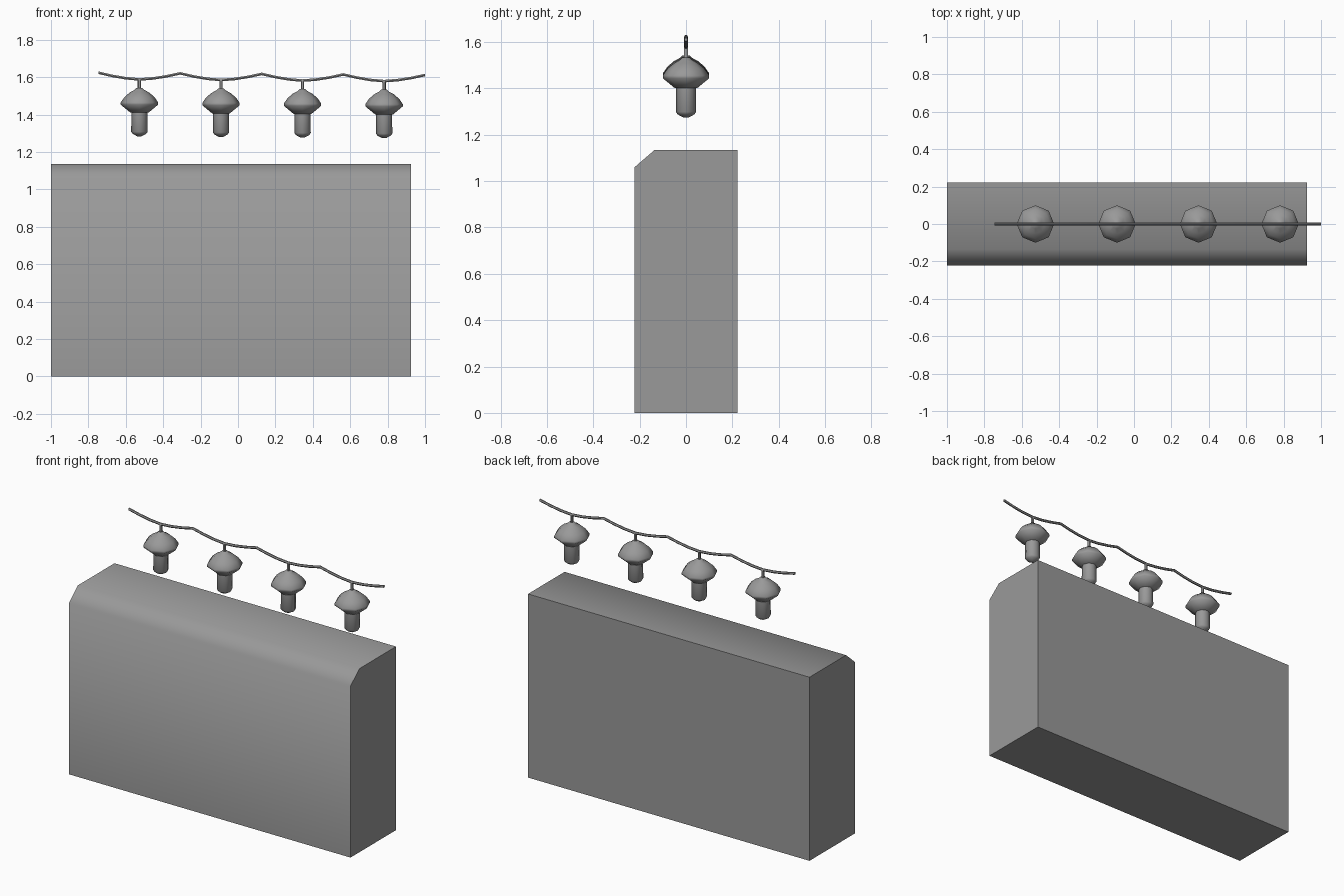
import bpy, bmesh, math
from mathutils import Vector

cube = bpy.data.objects.get("Cube")
if cube:
    bpy.data.objects.remove(cube, do_unlink=True)

grey = bpy.data.materials.new("plain_grey")
grey.use_nodes = True
colour = (0.32, 0.32, 0.32, 1)
grey.diffuse_color = colour
grey.node_tree.nodes["Principled BSDF"].inputs["Base Color"].default_value = colour


def finish(name, bm, angle):
    bmesh.ops.recalc_face_normals(bm, faces=bm.faces)
    mesh = bpy.data.meshes.new(name)
    bm.to_mesh(mesh)
    bm.free()
    mesh.materials.append(grey)
    obj = bpy.data.objects.new(name, mesh)
    bpy.context.collection.objects.link(obj)
    bpy.ops.object.select_all(action="DESELECT")
    obj.select_set(True)
    bpy.context.view_layer.objects.active = obj
    bpy.ops.object.shade_smooth_by_angle(angle=math.radians(angle))
    return obj


def lathe(name, profile, sides, location, angle):
    """Closed solid from (radius, height) rings."""
    bm = bmesh.new()
    rings = [[bm.verts.new((r * math.cos(math.tau * i / sides),
                            r * math.sin(math.tau * i / sides), z))
              for i in range(sides)] for r, z in profile]
    for a, b in zip(rings, rings[1:]):
        for i in range(sides):
            j = (i + 1) % sides
            bm.faces.new((a[i], a[j], b[j], b[i]))
    bm.faces.new(rings[0])
    bm.faces.new(rings[-1])
    obj = finish(name, bm, angle)
    obj.location = location
    return obj


# Counter block with a bevelled front top edge
bm = bmesh.new()
section = [(-0.222, 0), (0.222, 0), (0.222, 1.135), (-0.135, 1.135), (-0.222, 1.06)]
face = bm.faces.new([bm.verts.new((-1, y, z)) for y, z in section])
new = bmesh.ops.extrude_face_region(bm, geom=[face])["geom"]
bmesh.ops.translate(bm, vec=(1.925, 0, 0),
                    verts=[v for v in new if isinstance(v, bmesh.types.BMVert)])
finish("counter_block", bm, 55)

# Sagging wire, one swag per lantern, drooping slightly to the left
SWAG, START, COUNT, STEPS = 0.436, -0.745, 4, 6


def wire_height(x):
    t = ((x - START) / SWAG) % 1
    return 1.588 - 0.007 * (x + 0.53) + 0.034 * abs(2 * t - 1) ** 1.6


bm = bmesh.new()
rings = []
for k in range(COUNT * STEPS + 1):
    x = START + SWAG * k / STEPS
    # the final point closes the last swag at its high end
    z = wire_height(x) if k % STEPS else wire_height(START) - 0.007 * (x - START)
    rings.append([bm.verts.new((x, 0.008 * math.cos(math.tau * i / 6),
                                z + 0.008 * math.sin(math.tau * i / 6)))
                  for i in range(6)])
for a, b in zip(rings, rings[1:]):
    for i in range(6):
        j = (i + 1) % 6
        bm.faces.new((a[i], a[j], b[j], b[i]))
bm.faces.new(rings[0])
bm.faces.new(rings[-1])
finish("wire", bm, 50)

# Hanging lanterns: heights are measured down from the wire
SHADE = [(0.016, -0.046), (0.026, -0.056), (0.052, -0.07), (0.08, -0.094),
         (0.1, -0.123), (0.1, -0.135), (0.048, -0.178), (0.03, -0.178)]
BODY = [(0.043, -0.16), (0.044, -0.28), (0.036, -0.291), (0.012, -0.304)]
for n in range(COUNT):
    x = START + SWAG * (n + 0.5)
    spot = Vector((x, 0, wire_height(x)))
    lathe(f"lantern_stem_{n + 1}", [(0.009, 0), (0.009, -0.05)], 6, spot, 60)
    lathe(f"lantern_shade_{n + 1}", SHADE, 8, spot, 50)
    lathe(f"lantern_body_{n + 1}", BODY, 8, spot, 50)
